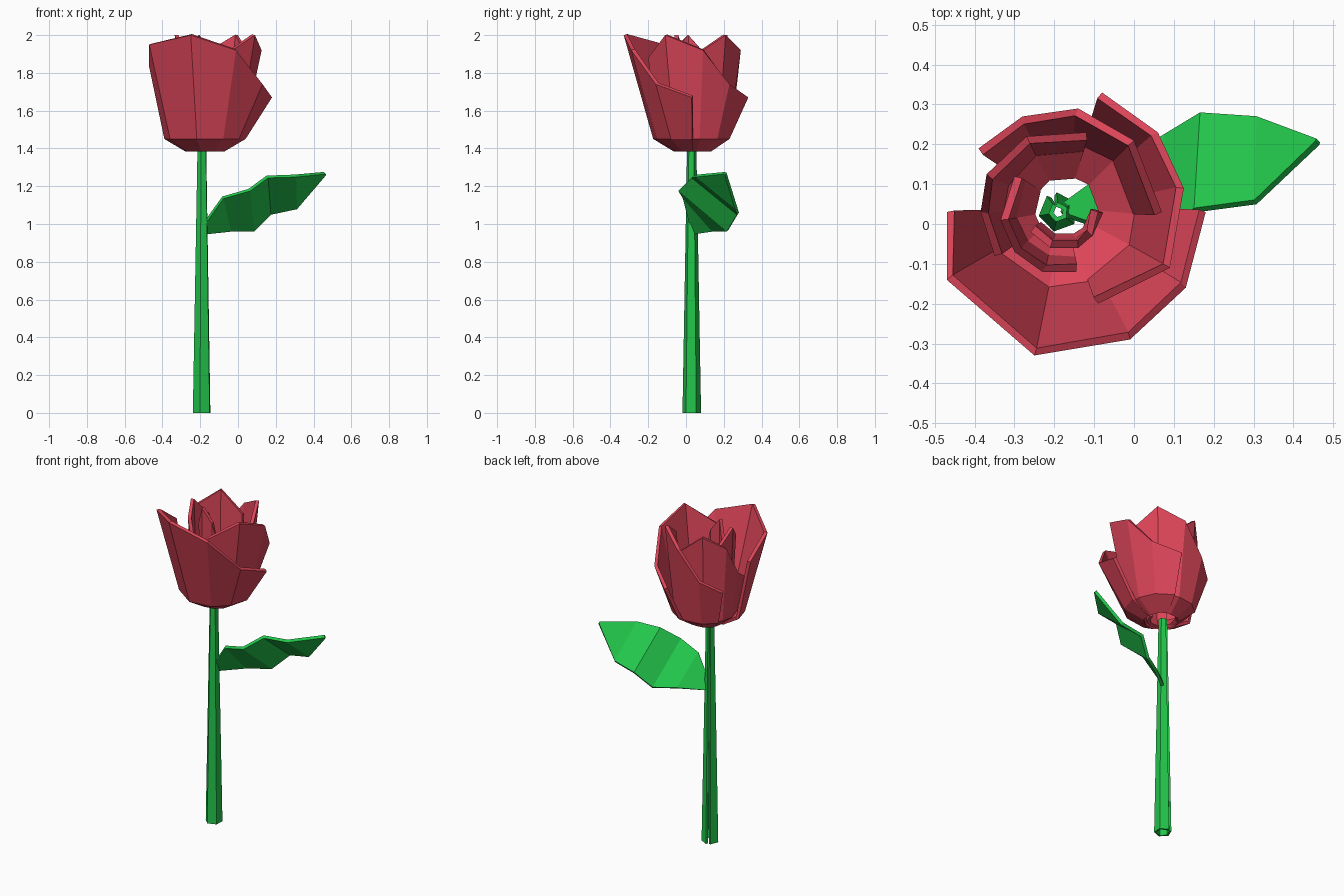
import bpy
from math import cos, sin, atan2, radians

if "Cube" in bpy.data.objects:
    bpy.data.objects.remove(bpy.data.objects["Cube"])


def material(name, color):
    m = bpy.data.materials.new(name)
    m.diffuse_color = color
    m.use_nodes = True
    m.node_tree.nodes["Principled BSDF"].inputs["Base Color"].default_value = m.diffuse_color
    return m


RED = material("petal_red", (0.72, 0.06, 0.10, 1))
GREEN = material("leaf_green", (0.016, 0.56, 0.07, 1))


def sheet(name, columns, mat, thickness, offset):
    """Loft a sheet through equal-length point columns and give it thickness."""
    n = len(columns[0])
    verts = [p for col in columns for p in col]
    faces = [(i * n + j, (i + 1) * n + j, (i + 1) * n + j + 1, i * n + j + 1)
             for i in range(len(columns) - 1) for j in range(n - 1)]
    mesh = bpy.data.meshes.new(name)
    mesh.from_pydata(verts, [], faces)
    mesh.materials.append(mat)
    ob = bpy.data.objects.new(name, mesh)
    bpy.context.collection.objects.link(ob)
    mod = ob.modifiers.new("thickness", 'SOLIDIFY')
    mod.thickness = thickness
    mod.offset = offset
    return ob


# Flower: overlapping petals winding inwards around the bloom axis
CX, CY = -0.175, 0.037
RIM = [1.88, 2.0, 1.92, 1.74, 1.67]          # shared top edge, start to tip


def petal(name, r0, r1, top, rim=RIM):
    cols = []
    for (x, y), z in zip(top, rim):
        a = atan2(y - CY, x - CX)
        cols.append([(CX + r0 * cos(a), CY + r0 * sin(a), 1.385),
                     (CX + r1 * cos(a), CY + r1 * sin(a), 1.45),
                     (x, y, z)])
    sheet(name, cols, RED, 0.02, -1)


petal("front_petal", 0.105, 0.215,
      [(-.47, .03), (-.47, -.14), (-.25, -.33), (-.01, -.29), (.13, -.16), (.18, .03)],
      [1.83, 1.95, 2.0, 1.92, 1.74, 1.67])
petal("right_petal", 0.102, 0.203,
      [(-.09, -.2), (.09, -.11), (.125, .09), (.06, .23), (-.08, .33)])
petal("back_petal", 0.098, 0.19,
      [(.07, .03), (0, .21), (-.14, .29), (-.28, .27), (-.39, .19)])
petal("left_petal", 0.094, 0.17,
      [(-.12, .23), (-.27, .22), (-.37, .125), (-.385, .03), (-.35, -.08)])
petal("inner_petal", 0.09, 0.14,
      [(-.30, .12), (-.335, .01), (-.30, -.07), (-.23, -.12), (-.145, -.12)])
petal("centre_petal", 0.085, 0.098,
      [(-.26, -.02), (-.21, -.06), (-.14, -.06), (-.105, -.03), (-.09, .03)])

# Stem: tapered rolled sheet with a slit at the back
SX, SY = -0.19, 0.03
stem = []
for k in range(6):
    a = radians(125 + k * 66)
    stem.append([(SX + r * cos(a), SY + r * sin(a), z)
                 for r, z in ((0.05, 0), (0.025, 1.4))])
sheet("stem", stem, GREEN, 0.012, -1)

# Leaf: pleated strip, front edge high and back edge low
leaf = [
    [(-.18, .025, 1.00), (-.17, .05, .95)],
    [(-.08, -.01, 1.14), (-.04, .145, .965)],
    [(.06, -.035, 1.18), (.08, .22, .965)],
    [(.155, .035, 1.25), (.17, .275, 1.055)],
    [(.305, .055, 1.255), (.31, .265, 1.085)],
    [(.46, .203, 1.27), (.462, .21, 1.265)],
]
sheet("leaf", leaf, GREEN, 0.018, 0)
